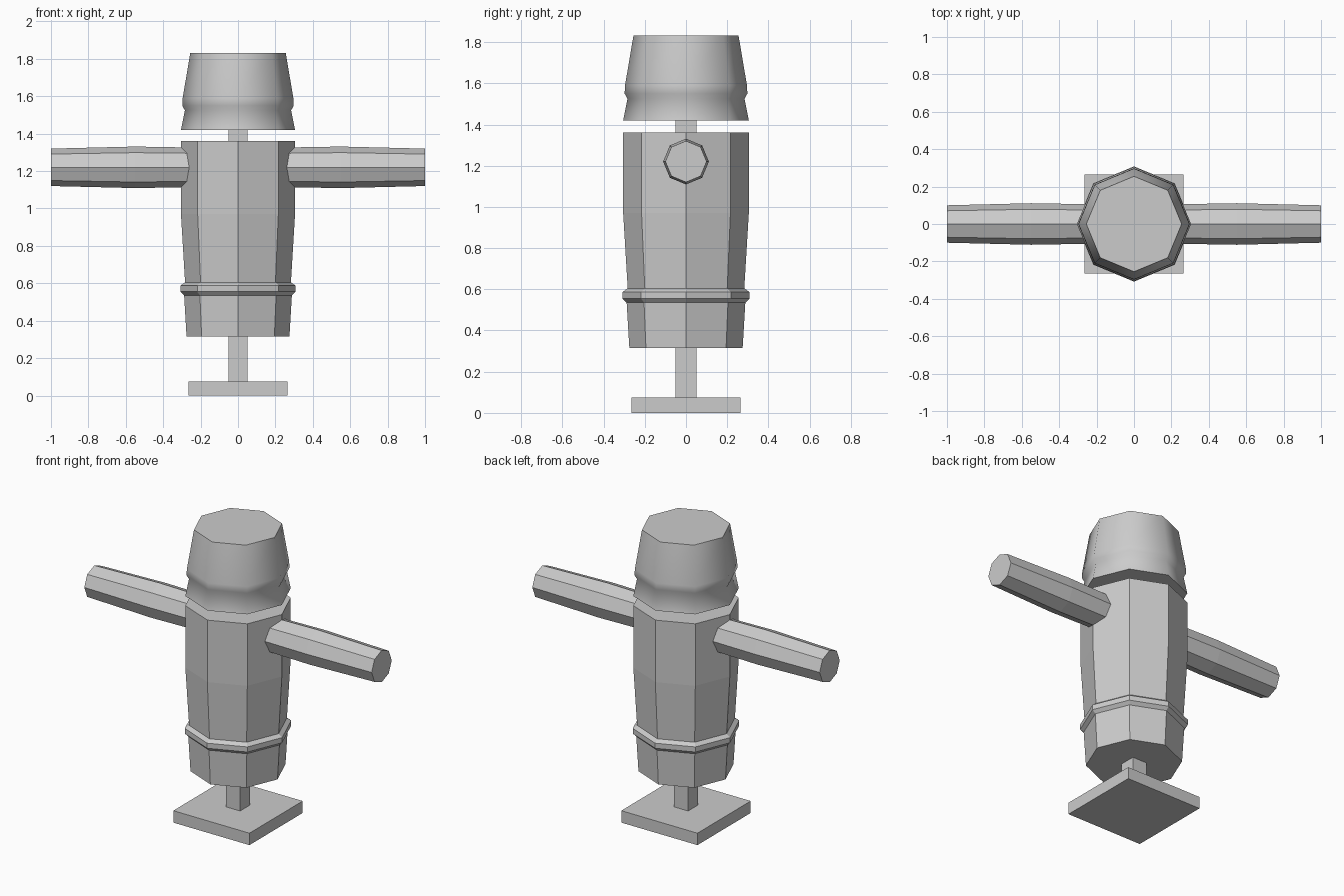
import bpy, bmesh, math
from mathutils import Matrix

if "Cube" in bpy.data.objects:
    bpy.data.objects.remove(bpy.data.objects["Cube"], do_unlink=True)

grey = bpy.data.materials.new("light_grey")
grey.use_nodes = True
GREY = (0.6, 0.6, 0.6, 1)
grey.diffuse_color = GREY
grey.node_tree.nodes["Principled BSDF"].inputs["Base Color"].default_value = GREY


def add_object(name, bm):
    bmesh.ops.recalc_face_normals(bm, faces=bm.faces)
    mesh = bpy.data.meshes.new(name)
    bm.to_mesh(mesh)
    bm.free()
    mesh.materials.append(grey)
    obj = bpy.data.objects.new(name, mesh)
    bpy.context.collection.objects.link(obj)
    return obj


def turned(name, profile, matrix=Matrix(), smooth=False):
    """Capped eight-sided turning from (height, radius) pairs."""
    bm = bmesh.new()
    angles = [i * math.tau / 8 for i in range(8)]
    rings = [[bm.verts.new((r * math.cos(a), r * math.sin(a), h)) for a in angles]
             for h, r in profile]
    for low, high in zip(rings, rings[1:]):
        for i in range(8):
            j = (i + 1) % 8
            bm.faces.new((low[i], low[j], high[j], high[i])).smooth = smooth
    bm.faces.new(rings[0][::-1])
    bm.faces.new(rings[-1])
    if smooth:
        # Keep the rims of both caps crisp
        for face in bm.faces:
            if len(face.verts) == 8:
                for edge in face.edges:
                    edge.smooth = False
    bm.transform(matrix)
    return add_object(name, bm)


def box(name, width, bottom, top):
    bm = bmesh.new()
    bmesh.ops.create_cube(bm, size=1)
    bm.transform(Matrix.Translation((0, 0, (bottom + top) / 2))
                 @ Matrix.Diagonal((width, width, top - bottom, 1)))
    return add_object(name, bm)


# Stand
box("base_plate", 0.53, 0, 0.075)
box("center_post", 0.1, 0.075, 1.43)

# Body with raised belt
turned("torso", [(0.315, 0.275), (0.535, 0.288), (0.555, 0.308), (0.587, 0.308),
                 (0.605, 0.283), (0.97, 0.305), (1.36, 0.305)])

# Head with a flared lower rim and a ridge
turned("head", [(1.42, 0.305), (1.525, 0.284), (1.55, 0.298),
                (1.59, 0.296), (1.832, 0.255)], smooth=True)

# Arms, slightly barrel shaped
for name, side in (("left_arm", 1), ("right_arm", -1)):
    turned(name, [(0.2, 0.105), (0.55, 0.111), (1.0, 0.1)],
           Matrix.Translation((0, 0, 1.22))
           @ Matrix.Rotation(side * math.pi / 2, 4, "Y"))
